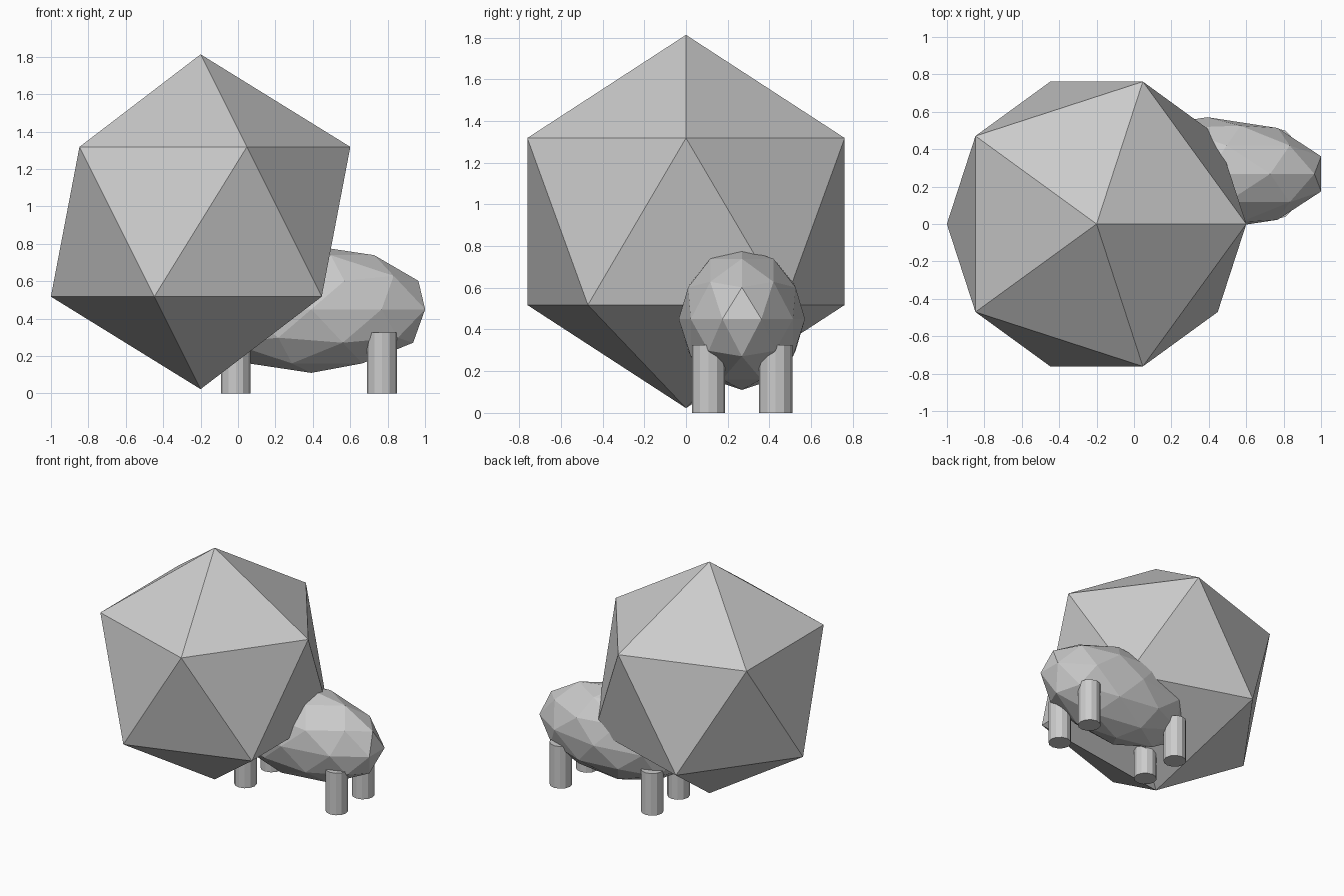
import bpy

if "Cube" in bpy.data.objects:
    bpy.data.objects.remove(bpy.data.objects["Cube"])


def ico(name, subdivisions, location, scale):
    bpy.ops.mesh.primitive_ico_sphere_add(subdivisions=subdivisions, radius=1, location=location)
    obj = bpy.context.object
    obj.name = name
    obj.scale = scale
    return obj


# Large faceted mass
ico("large_icosahedron", 1, (-0.2, 0, 0.918), (0.895, 0.895, 0.895))

# Low-poly body, its rear end buried in the large mass
ico("body", 2, (0.392, 0.268, 0.45), (0.64, 0.303, 0.34))

# Four stubby legs
LEG_HEIGHT = 0.325
for x_name, x in (("left", -0.012), ("right", 0.769)):
    for y_name, y in (("front", 0.108), ("back", 0.43)):
        bpy.ops.mesh.primitive_cylinder_add(vertices=12, radius=0.08, depth=LEG_HEIGHT,
                                            location=(x, y, LEG_HEIGHT / 2))
        bpy.context.object.name = f"{y_name}_{x_name}_leg"
